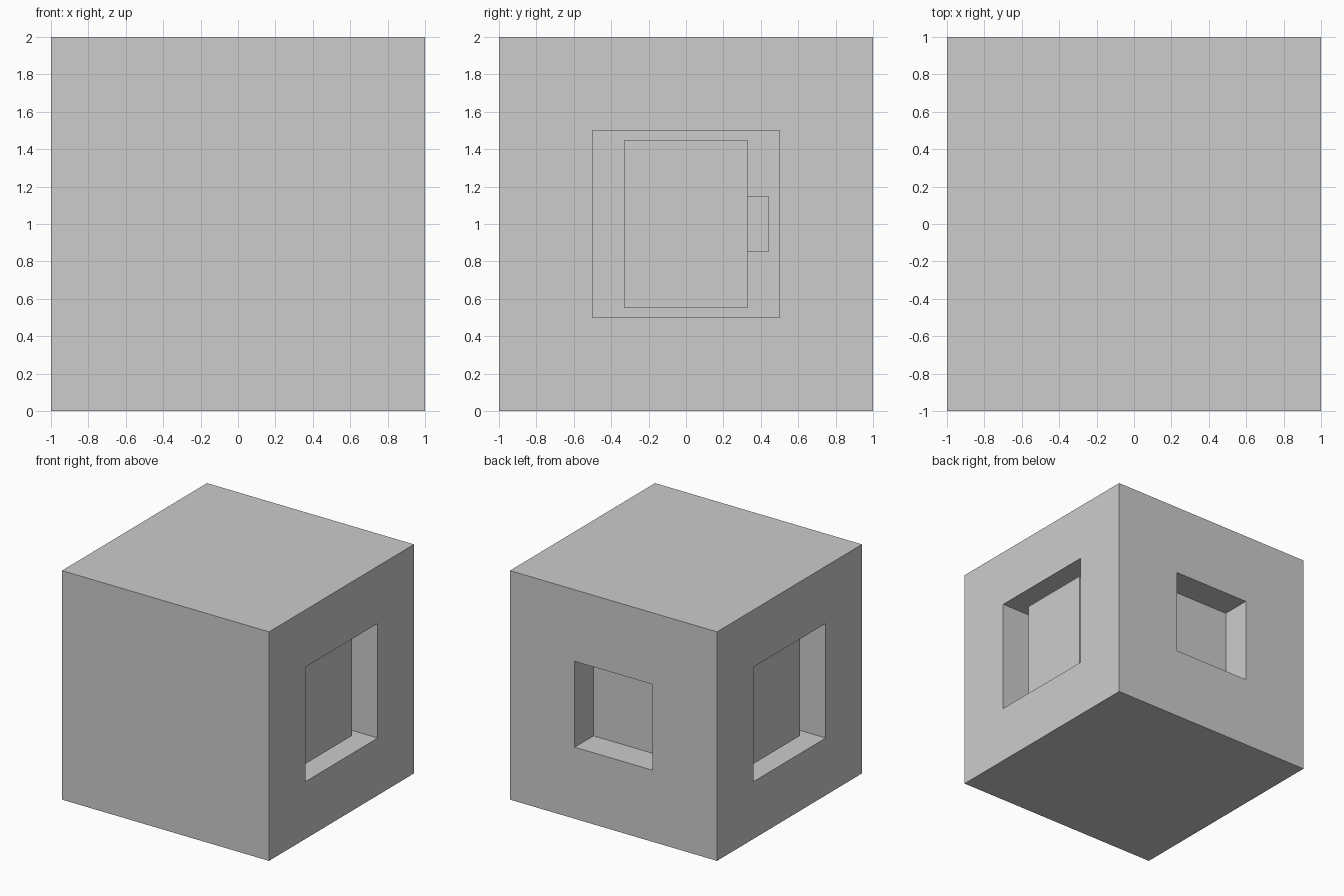
import bpy, bmesh
from mathutils import Vector

if "Cube" in bpy.data.objects:
    bpy.data.objects.remove(bpy.data.objects["Cube"])

grey = bpy.data.materials.new("light_grey")
grey.diffuse_color = (0.605, 0.605, 0.605, 1)
grey.use_nodes = True
grey.node_tree.nodes["Principled BSDF"].inputs["Base Color"].default_value = grey.diffuse_color


def add_object(name, bm):
    bmesh.ops.recalc_face_normals(bm, faces=bm.faces[:])
    mesh = bpy.data.meshes.new(name)
    bm.to_mesh(mesh)
    bm.free()
    mesh.materials.append(grey)
    obj = bpy.data.objects.new(name, mesh)
    bpy.context.collection.objects.link(obj)
    return obj


def add_box(name, lo, hi):
    bm = bmesh.new()
    bmesh.ops.create_cube(bm, size=1)
    lo, hi = Vector(lo), Vector(hi)
    bmesh.ops.scale(bm, vec=hi - lo, verts=bm.verts[:])
    bmesh.ops.translate(bm, vec=(lo + hi) / 2, verts=bm.verts[:])
    return add_object(name, bm)


# Cube body with a recess sunk into the right, left and back
SIDE_DEPTH = 0.28
bm = bmesh.new()
bmesh.ops.create_cube(bm, size=2)
bmesh.ops.translate(bm, vec=(0, 0, 1), verts=bm.verts[:])
bm.normal_update()
recesses = [((1, 0, 0), 0.5, SIDE_DEPTH),
            ((-1, 0, 0), 0.5, SIDE_DEPTH),
            ((0, 1, 0), 0.625, 0.26)]
for direction, border, depth in recesses:
    face = max(bm.faces, key=lambda f: f.normal.dot(Vector(direction)) * f.calc_area())
    bmesh.ops.inset_individual(bm, faces=[face], thickness=border, use_even_offset=True)
    bm.normal_update()
    bmesh.ops.inset_individual(bm, faces=[face], thickness=0, depth=-depth)
    bm.normal_update()
add_object("body", bm)

# Raised panel and small side tab inside each side recess, mirrored left to right
floor = 1 - SIDE_DEPTH
parts = [add_box("recess_panel", (floor, -0.33, 0.55), (0.87, 0.33, 1.45)),
         add_box("panel_tab", (floor, 0.33, 0.85), (0.78, 0.44, 1.15))]
for part in parts:
    mirror = part.modifiers.new("mirror", 'MIRROR')
    mirror.use_axis = (True, False, False)
